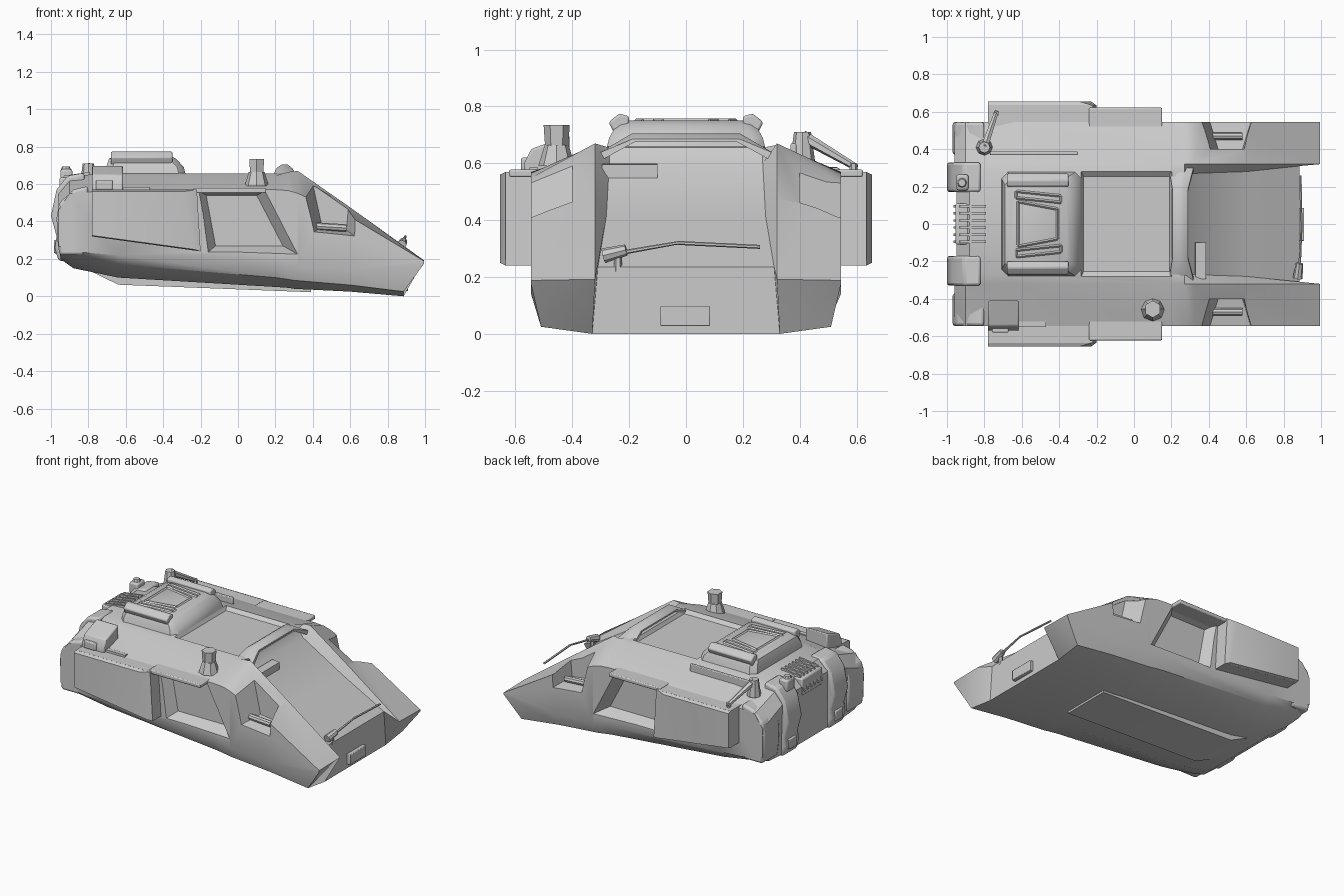
import bpy, bmesh, math
from mathutils import Vector

if "Cube" in bpy.data.objects:
    bpy.data.objects.remove(bpy.data.objects["Cube"])


def finish(bm, name, bevel=0, angle=35):
    bmesh.ops.recalc_face_normals(bm, faces=bm.faces[:])
    me = bpy.data.meshes.new(name)
    bm.to_mesh(me)
    bm.free()
    ob = bpy.data.objects.new(name, me)
    bpy.context.collection.objects.link(ob)
    if bevel:
        m = ob.modifiers.new("bevel", 'BEVEL')
        m.width, m.segments = bevel, 2
    smooth(ob, angle)
    return ob


def smooth(ob, angle=35):
    bpy.ops.object.select_all(action='DESELECT')
    ob.select_set(True)
    bpy.context.view_layer.objects.active = ob
    bpy.ops.object.shade_smooth_by_angle(angle=math.radians(angle))


def loft(name, rings, bevel=0):
    bm = bmesh.new()
    vs = [[bm.verts.new(p) for p in r] for r in rings]
    n = len(vs[0])
    for a, b in zip(vs, vs[1:]):
        for i in range(n):
            bm.faces.new((a[i], a[(i + 1) % n], b[(i + 1) % n], b[i]))
    bm.faces.new(vs[0])
    bm.faces.new(vs[-1])
    return finish(bm, name, bevel)


def side_prism(name, poly, y0, y1, poly1=None, bevel=0):
    """Extrude an x-z outline along y, optionally to a second outline."""
    return loft(name, [[(x, y0, z) for x, z in poly],
                       [(x, y1, z) for x, z in (poly1 or poly)]], bevel)


def box(name, x0, x1, y0, y1, z0, z1, bevel=0):
    return side_prism(name, [(x0, z0), (x1, z0), (x1, z1), (x0, z1)], y0, y1, bevel=bevel)


def rod(name, a, b, r, r2=None, n=6):
    a, b = Vector(a), Vector(b)
    bm = bmesh.new()
    bmesh.ops.create_cone(bm, cap_ends=True, segments=n, radius1=r,
                          radius2=r if r2 is None else r2, depth=(b - a).length)
    rot = (b - a).to_track_quat('Z', 'Y').to_matrix()
    for v in bm.verts:
        v.co = rot @ v.co + (a + b) / 2
    return finish(bm, name)


def cut(ob, cutter):
    m = ob.modifiers.new("cut", 'BOOLEAN')
    m.operation, m.solver, m.object = 'DIFFERENCE', 'EXACT', cutter
    bpy.context.view_layer.objects.active = ob
    bpy.ops.object.modifier_apply(modifier=m.name)
    bpy.data.objects.remove(cutter)


# Hull: stations of (x outer, x inner, belly, chine, low, shoulder, ridge, centre, y chine, y inner)
stations = [
    (-.96, -.95, .20, .21, .27, .46, .55, .58, .46, .27),
    (-.90, -.88, .15, .20, .24, .55, .62, .645, .48, .27),
    (-.64, -.64, .10, .17, .22, .57, .645, .66, .50, .27),
    (.20, .20, .05, .10, .17, .57, .645, .66, .51, .27),
    (.27, .27, .045, .09, .165, .565, .665, .655, .51, .27),
    (.32, .30, .04, .085, .16, .55, .67, .60, .51, .27),
    (.60, .60, .025, .06, .14, .425, .475, .415, .51, .28),
    (.995, .885, 0, .025, .175, .188, .192, .235, .51, .31)]
bm = bmesh.new()
rows = []
for xo, xi, zb, zc, zl, zs, zr, zt, yc, yi in stations:
    half = [(xi, 0, zb), (xi, .33, zb), (xi, yc, zc), (xo, .545, zl),
            (xo, .545, zs), (xo, .32, zr), (xi, yi, zt), (xi, 0, zt)]
    ring = half + [(x, -y, z) for x, y, z in half[6:0:-1]]
    rows.append([bm.verts.new(p) for p in ring])
for a, b in zip(rows, rows[1:]):
    for i in range(14):
        j = (i + 1) % 14
        bm.faces.new((a[i], a[j], b[j], b[i]))
for r in (rows[0], rows[-1]):
    for q in ((2, 3, 4, 5), (1, 2, 5, 6), (0, 1, 6, 7), (0, 7, 8, 13), (13, 8, 9, 12), (12, 9, 10, 11)):
        bm.faces.new([r[i] for i in q])
hull = finish(bm, "hull")

# Door and lamp recesses on both flanks, shallow roof panel
for s in (1, -1):
    cut(hull, side_prism("door_cutter", [(-.17, .54), (.10, .54), (.24, .27), (-.12, .27)], s * .475,
                         s * .60, [(-.24, .58), (.18, .58), (.38, .19), (-.19, .21)]))
    cut(hull, side_prism("lamp_cutter", [(.40, .60), (.45, .37), (.58, .355), (.60, .60)], s * .40,
                         s * .60, [(.32, .62), (.39, .335), (.64, .31), (.65, .60)]))
cut(hull, loft("roof_cutter", [[(x0, -y, z), (x1, -y, z), (x1, y, z), (x0, y, z)]
                               for x0, x1, y, z in ((-.27, .19, .255, .636), (-.30, .22, .32, .69))]))
smooth(hull, 40)

# Keel under the belly
side_prism("keel", [(-.82, .15), (-.64, .062), (.39, .022), (.39, .08), (-.6, .15)], -.17, .17)

for s, tag in ((1, "left"), (-1, "right")):
    # Side armour pods and door rails
    pod = [(-.78, .57), (-.78, .32), (-.20, .24), (-.22, .57)]
    side_prism("side_pod_" + tag, pod, s * .5, s * .635)
    side_prism("side_plate_" + tag, pod, s * .634, s * .655,
               [(-.78, .56), (-.78, .325), (-.23, .25), (-.29, .56)])
    box("door_rail_" + tag, -.24, .15, s * .50, s * .622, .552, .578, .006)
    rod("lamp_tube_" + tag, (.42, s * .47, .375), (.58, s * .47, .365), .02, n=8)
    # Rear thruster housings with outer corner blocks
    side_prism("rear_housing_" + tag, [(-.82, .18), (-.96, .19), (-.98, .26), (-.97, .32), (-1, .43),
               (-.97, .57), (-.91, .645), (-.82, .66)], s * .17, s * .33, bevel=.015)
    side_prism("rear_corner_" + tag, [(-.82, .22), (-.955, .22), (-.965, .30), (-.97, .42),
               (-.955, .50), (-.88, .57), (-.80, .59)], s * .37, s * .545, bevel=.015)
    box("tail_lamp_" + tag, -.985, -.93, s * .21, s * .29, .23, .30, .006)
    # Raised hatch rails
    loft("hatch_rail_" + tag, [[(x, s * y, z) for y, z in
         ((.20, .73), (.25, .70), (.272, .745), (.235, .775), (.20, .765))] for x in (-.68, -.35)], .008)

# Roof hatch
hatch_rings = []
for x0, x1, y, z in ((-.71, -.275, .285, .63), (-.705, -.29, .27, .69),
                     (-.69, -.33, .245, .735), (-.66, -.36, .21, .75)):
    c = .035
    hatch_rings.append([(x0 + c, -y, z), (x1 - c, -y, z), (x1, c - y, z), (x1, y - c, z),
                        (x1 - c, y, z), (x0 + c, y, z), (x0, y - c, z), (x0, c - y, z)])
loft("roof_hatch", hatch_rings)


# Hatch trim frames
def frame(name, pts):
    for a, b in zip(pts, pts[1:] + pts[:1]):
        rod(name, (*a, .75), (*b, .75), .008, n=4)


frame("hatch_window", [(-.62, -.12), (-.41, -.08), (-.41, .08), (-.62, .12)])
for s in (1, -1):
    frame("hatch_slot", [(-.63, s * .14), (-.63, s * .175), (-.39, s * .15), (-.39, s * .115)])

# Arch bar above the windscreen, with flared feet
outline = [(-.31, .635), (-.19, .70), (.19, .70), (.31, .635), (.29, .615), (.18, .675), (-.18, .675), (-.29, .615)]
loft("windscreen_arch", [[(x + (dx if abs(y) > .25 else 0), y, z + (dz if z > .69 else 0)) for y, z in outline]
                         for x, dx, dz in ((.205, -.02, -.015), (.235, -.005, .005), (.265, .01, .005), (.29, .03, -.015))])

# Periscope
rod("periscope_base", (.10, -.455, .59), (.10, -.455, .665), .065, .042, 8)
rod("periscope_head", (.10, -.455, .65), (.10, -.455, .735), .040, .046, 6)

# Equipment box on the right shoulder, sloping outward
loft("equipment_box", [[(x, y, z) for y, z in ((-.57, .56), (-.57, .60), (-.545, .65), (-.41, .70), (-.41, .58))]
                       for x in (-.78, -.615)], .008)
box("equipment_foot", -.76, -.67, -.58, -.53, .57, .62, .006)
box("shoulder_ledge", -.62, -.47, -.55, -.52, .57, .585)

# Left shoulder rail and small gun
box("shoulder_rail", -.77, -.30, .368, .388, .61, .67, .005)
rod("gun_mount", (-.80, .41, .60), (-.80, .41, .71), .045, .03, 8)
rod("gun_barrel", (-.80, .41, .695), (-.735, .60, .585), .022, .012, 6)
rod("gun_muzzle", (-.735, .59, .56), (-.735, .59, .60), .014)

# Rear deck grille and lamp
box("rear_deck", -.955, -.79, -.11, .11, .52, .635, .01)
for i in range(6):
    y = -.095 + i * .038
    side_prism("grille_rib", [(-.965, .55), (-.93, .645), (-.79, .665), (-.79, .62)], y - .006, y + .006)
box("rear_lamp", -.95, -.885, .18, .265, .60, .68, .012)
rod("rear_lamp_cap", (-.92, .22, .67), (-.92, .22, .695), .03, .02, 8)

# Windscreen scoop, wiper and bumper plate
side_prism("windscreen_scoop", [(.32, .55), (.33, .60), (.385, .595), (.385, .51)], -.295, -.10)
rod("wiper_base", (.875, -.29, .275), (.885, -.21, .295), .026, .02, 8)
rod("wiper_foot", (.875, -.24, .22), (.875, -.24, .28), .014)
rod("wiper_arm", (.885, -.23, .285), (.895, -.03, .32), .008, .006)
rod("wiper_blade", (.895, -.03, .32), (.89, .26, .306), .007)
box("bumper_plate", .86, .91, -.09, .085, .028, .098, .004)
